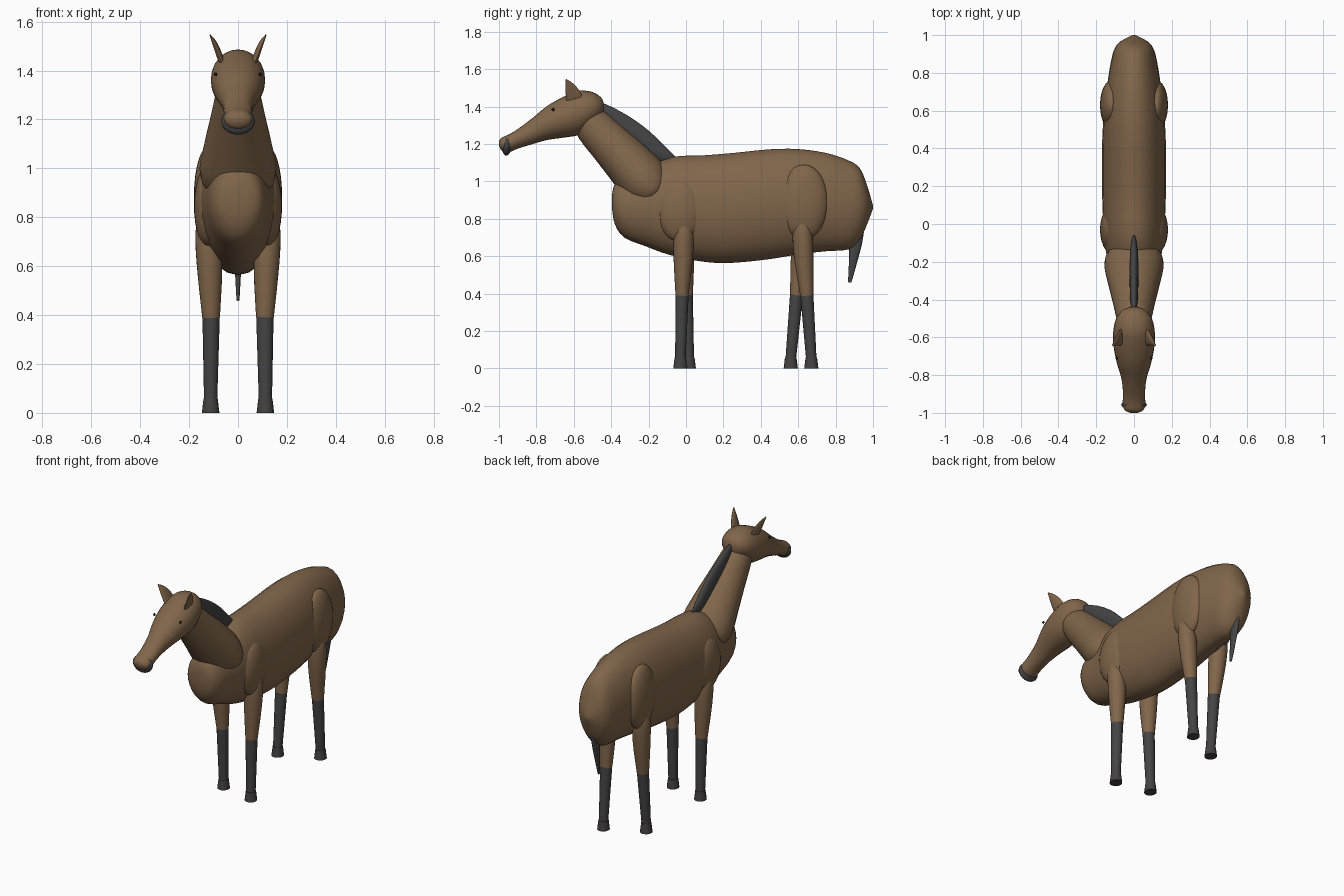
import bpy, bmesh, math
from mathutils import Vector

if "Cube" in bpy.data.objects:
    bpy.data.objects.remove(bpy.data.objects["Cube"], do_unlink=True)


def material(name, rgb):
    m = bpy.data.materials.new(name)
    m.use_nodes = True
    m.diffuse_color = (*rgb, 1)
    bsdf = m.node_tree.nodes["Principled BSDF"]
    bsdf.inputs["Base Color"].default_value = (*rgb, 1)
    bsdf.inputs["Roughness"].default_value = 0.8
    return m


coat = material("brown coat", (0.22, 0.133, 0.07))
dark = material("charcoal", (0.058, 0.058, 0.06))
horn = material("hoof grey", (0.058, 0.054, 0.05))
black = material("eye black", (0.01, 0.01, 0.01))
parts = []


def finish(name, bm, mat):
    bmesh.ops.recalc_face_normals(bm, faces=bm.faces)
    mesh = bpy.data.meshes.new(name)
    bm.to_mesh(mesh)
    bm.free()
    mesh.materials.append(mat)
    ob = bpy.data.objects.new(name, mesh)
    bpy.context.collection.objects.link(ob)
    parts.append(ob)
    return ob


def smooth_rings(rings, steps):
    """Catmull-Rom interpolation between rings."""
    out = []
    for i in range(len(rings) - 1):
        p0, p1 = rings[max(i - 1, 0)], rings[i]
        p2, p3 = rings[i + 1], rings[min(i + 2, len(rings) - 1)]
        for s in range(steps):
            t = s / steps
            out.append([0.5 * (2 * b + (c - a) * t + (2 * a - 5 * b + 4 * c - d) * t * t
                               + (3 * b - a - 3 * c + d) * t ** 3)
                        for a, b, c, d in zip(p0, p1, p2, p3)])
    return out + [list(rings[-1])]


def loft(name, rings, mat, steps=3, axis=None, sides=24):
    """Skin of ellipses; a ring is x, y, z, sideways radius, other radius."""
    rings = smooth_rings(rings, steps)
    centres = [Vector(r[:3]) for r in rings]
    bm = bmesh.new()
    loops = []
    for i, (c, r) in enumerate(zip(centres, rings)):
        t = axis or (centres[min(i + 1, len(rings) - 1)] - centres[max(i - 1, 0)]).normalized()
        u = Vector((1, 0, 0))
        u = (u - t * u.dot(t)).normalized()
        v = t.cross(u)
        angles = [math.tau * k / sides for k in range(sides)]
        loops.append([bm.verts.new(c + u * math.cos(a) * max(r[3], 0.001)
                                   + v * math.sin(a) * max(r[4], 0.001)) for a in angles])
    for a, b in zip(loops, loops[1:]):
        for k in range(sides):
            n = (k + 1) % sides
            bm.faces.new((a[k], a[n], b[n], b[k]))
    bm.faces.new(loops[0])
    bm.faces.new(loops[-1])
    return finish(name, bm, mat)


def profile(name, rows, mat):
    """Upright loft along y; a row is y, top, bottom, half width."""
    return loft(name, [(0, y, (t + b) / 2, w, (t - b) / 2) for y, t, b, w in rows],
                mat, axis=Vector((0, 1, 0)))


def ellipsoid(name, centre, radii, mat, tilt=0):
    bm = bmesh.new()
    bmesh.ops.create_uvsphere(bm, u_segments=24, v_segments=16, radius=1)
    bmesh.ops.scale(bm, vec=radii, verts=bm.verts)
    ob = finish(name, bm, mat)
    ob.location = centre
    ob.rotation_euler.x = tilt
    return ob


# Trunk
profile("body", [
    (-0.395, 0.93, 0.85, 0.035), (-0.38, 0.99, 0.77, 0.085), (-0.33, 1.03, 0.70, 0.115),
    (-0.22, 1.07, 0.655, 0.135), (-0.08, 1.13, 0.605, 0.158), (0.1, 1.14, 0.57, 0.167),
    (0.25, 1.152, 0.565, 0.17), (0.45, 1.172, 0.585, 0.168), (0.6, 1.173, 0.61, 0.158),
    (0.75, 1.152, 0.627, 0.14), (0.87, 1.112, 0.637, 0.12), (0.93, 1.07, 0.69, 0.102),
    (0.968, 0.98, 0.77, 0.07), (1.0, 0.87, 0.855, 0.008)], coat)

# Neck
loft("neck", [(0, *r) for r in [
    (-0.56, 1.37, 0.08, 0.07), (-0.50, 1.30, 0.092, 0.10), (-0.40, 1.195, 0.115, 0.115),
    (-0.30, 1.09, 0.14, 0.13), (-0.22, 1.0, 0.157, 0.135), (-0.165, 0.94, 0.14, 0.10),
    (-0.145, 0.92, 0.08, 0.05)]], coat)

# Head with muzzle
profile("head", [
    (-0.44, 1.42, 1.38, 0.02), (-0.455, 1.45, 1.345, 0.06), (-0.5, 1.478, 1.30, 0.095),
    (-0.57, 1.485, 1.25, 0.11), (-0.65, 1.455, 1.235, 0.108), (-0.74, 1.405, 1.222, 0.09),
    (-0.82, 1.34, 1.20, 0.066), (-0.9, 1.28, 1.175, 0.058), (-0.95, 1.25, 1.155, 0.06),
    (-0.985, 1.235, 1.165, 0.05), (-1.0, 1.215, 1.19, 0.02)], coat)
ellipsoid("mouth", (0, -0.957, 1.192), (0.068, 0.026, 0.054), dark, -0.1)

# Mane and tail
profile("mane", [
    (-0.46, 1.425, 1.39, 0.01), (-0.4, 1.40, 1.30, 0.02), (-0.3, 1.345, 1.20, 0.023),
    (-0.2, 1.272, 1.14, 0.023), (-0.12, 1.195, 1.10, 0.018), (-0.055, 1.13, 1.10, 0.005)], dark)
loft("tail", [(0, 0.925, 0.76, 0.016, 0.03), (0, 0.908, 0.67, 0.016, 0.033),
              (0, 0.893, 0.57, 0.012, 0.022), (0, 0.875, 0.46, 0.006, 0.009)], dark)

# Paired parts: forward offsets give each leg its own stride
for side, label, front_foot, hind_foot in ((1, "left", -0.03, 0.67), (-1, "right", 0.015, 0.56)):
    ellipsoid(label + "_eye", (side * 0.092, -0.71, 1.385), (0.006, 0.008, 0.008), black)
    loft(label + "_ear", [
        (side * 0.062, -0.595, 1.425, 0.012, 0.045), (side * 0.075, -0.602, 1.46, 0.012, 0.042),
        (side * 0.095, -0.622, 1.51, 0.009, 0.025), (side * 0.114, -0.642, 1.545, 0.003, 0.003)],
        coat, sides=16)
    ellipsoid(label + "_shoulder", (side * 0.12, -0.03, 0.845), (0.06, 0.123, 0.168), coat)
    ellipsoid(label + "_thigh", (side * 0.12, 0.63, 0.89), (0.06, 0.13, 0.2), coat)
    for leg, hip, foot in (("front", -0.012, front_foot), ("hind", 0.622, hind_foot)):
        knee = hip + (foot - hip) * 0.5
        name = label + "_" + leg
        loft(name + "_upper_leg", [
            (side * 0.125, hip, 0.84, 0.015, 0.015), (side * 0.123, hip, 0.75, 0.05, 0.05),
            (side * 0.116, hip + (knee - hip) * 0.3, 0.6, 0.052, 0.052),
            (side * 0.11, knee, 0.39, 0.036, 0.035)], coat)
        loft(name + "_lower_leg", [
            (side * 0.11, knee, 0.395, 0.0355, 0.035),
            (side * 0.112, foot, 0.05, 0.027, 0.028)], dark, steps=1)
        loft(name + "_hoof", [
            (side * 0.112, foot, 0.058, 0.029, 0.031),
            (side * 0.112, foot, 0, 0.036, 0.038)], horn, steps=1)

# Smooth shading with crisp edges
bpy.ops.object.select_all(action="DESELECT")
for ob in parts:
    ob.select_set(True)
bpy.context.view_layer.objects.active = parts[0]
bpy.ops.object.shade_smooth_by_angle(angle=math.radians(40))
